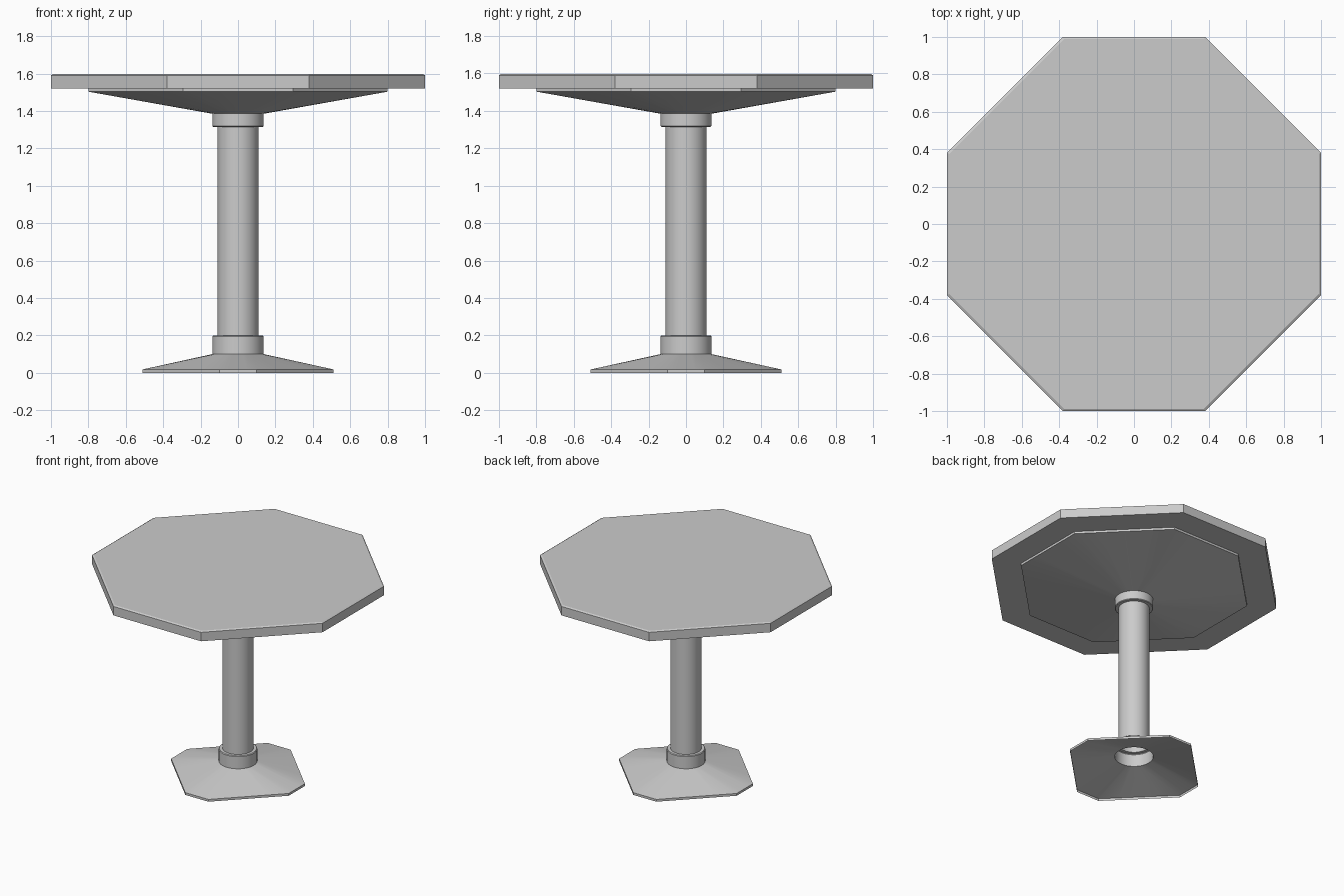
import bpy, bmesh
from math import cos, sin, pi, radians

if "Cube" in bpy.data.objects:
    bpy.data.objects.remove(bpy.data.objects["Cube"])

STEPS = 4          # points per octagon side
N = 8 * STEPS      # points per ring


def circle(r, z):
    return [(r * cos(2 * pi * (i / N - 1 / 16)), r * sin(2 * pi * (i / N - 1 / 16)), z)
            for i in range(N)]


def corners(w, h):
    # octagon with half width w and axis-aligned sides of half length h
    pts, (a, b) = [], ((w, -h), (w, h))
    for _ in range(4):
        pts += [a, b]
        a, b = (-a[1], a[0]), (-b[1], b[0])
    return pts


def octagon(w, h, z, steps=STEPS):
    c = corners(w, h)
    ring = []
    for k in range(8):
        p, q = c[k], c[(k + 1) % 8]
        for s in range(steps):
            t = s / steps
            ring.append((p[0] + (q[0] - p[0]) * t, p[1] + (q[1] - p[1]) * t, z))
    return ring


def loft(name, rings, cap=False, smooth=True):
    # skin a stack of rings, listed from bottom to top
    bm = bmesh.new()
    vs = [[bm.verts.new(p) for p in ring] for ring in rings]
    n = len(rings[0])
    for lo, hi in zip(vs, vs[1:]):
        for i in range(n):
            j = (i + 1) % n
            bm.faces.new((lo[i], lo[j], hi[j], hi[i]))
    if cap:
        bm.faces.new(vs[0][::-1])
        bm.faces.new(vs[-1])
    me = bpy.data.meshes.new(name)
    bm.to_mesh(me)
    bm.free()
    ob = bpy.data.objects.new(name, me)
    bpy.context.collection.objects.link(ob)
    if smooth:
        bpy.ops.object.select_all(action='DESELECT')
        ob.select_set(True)
        bpy.context.view_layer.objects.active = ob
        bpy.ops.object.shade_smooth_by_angle(angle=radians(30))
    return ob


# hollow foot: chamfered square plate rising to a round collar, open below
loft("foot", [octagon(0.51, 0.10, 0), octagon(0.51, 0.10, 0.018),
              circle(0.137, 0.10), circle(0.137, 0.195),
              circle(0.132, 0.20), circle(0.11, 0.20)])

# round column
loft("column", [circle(0.11, 0.20), circle(0.11, 1.315)])

# collar flaring out to an octagonal support under the top
loft("top_support", [circle(0.11, 1.315), circle(0.132, 1.315), circle(0.137, 1.32),
                     circle(0.137, 1.385), octagon(0.80, 0.295, 1.503),
                     octagon(0.80, 0.295, 1.52)])

# octagonal table top with a small bevel on its upper edge
loft("table_top", [octagon(1.0, 0.38, 1.52, 1), octagon(1.0, 0.38, 1.59, 1),
                   octagon(0.988, 0.375, 1.597, 1)], cap=True, smooth=False)
